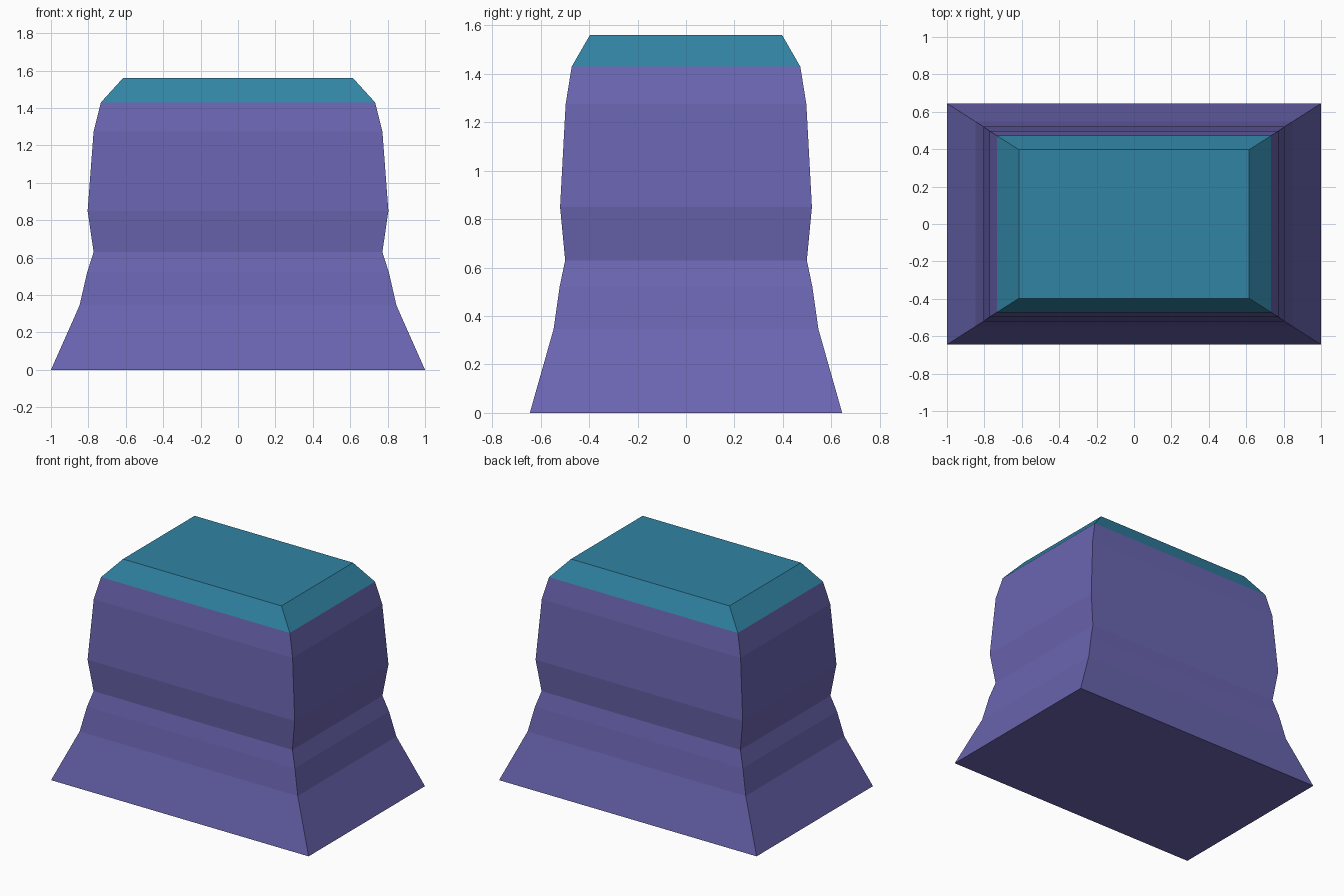
import bpy, bmesh

if "Cube" in bpy.data.objects:
    bpy.data.objects.remove(bpy.data.objects["Cube"])


def material(name, rgb):
    m = bpy.data.materials.new(name)
    m.diffuse_color = (*rgb, 1.0)
    m.use_nodes = True
    m.node_tree.nodes["Principled BSDF"].inputs["Base Color"].default_value = m.diffuse_color
    return m


purple = material("muted purple", (0.145, 0.130, 0.440))
teal = material("deep teal", (0.031, 0.230, 0.370))

# Rectangular cross-sections from foot to top: half width, half depth, height
PROFILE = [
    (1.000, 0.645, 0.00),
    (0.847, 0.547, 0.345),
    (0.807, 0.522, 0.52),
    (0.772, 0.499, 0.63),
    (0.804, 0.520, 0.85),
    (0.772, 0.497, 1.275),
    (0.733, 0.472, 1.43),
    (0.615, 0.397, 1.56),
]
CAP_START = 1.43

# Pedestal: loft the rectangles and close both ends
bm = bmesh.new()
rings = [[bm.verts.new((sx * hx, sy * hy, z))
          for sx, sy in ((-1, -1), (1, -1), (1, 1), (-1, 1))]
         for hx, hy, z in PROFILE]
for low, high in zip(rings, rings[1:]):
    for i in range(4):
        j = (i + 1) % 4
        bm.faces.new((low[i], low[j], high[j], high[i]))
bm.faces.new(rings[0][::-1])
bm.faces.new(rings[-1])

# Teal cap above the shoulder, purple below
for f in bm.faces:
    f.material_index = int(f.calc_center_median().z > CAP_START)
bmesh.ops.recalc_face_normals(bm, faces=bm.faces)

mesh = bpy.data.meshes.new("pedestal")
bm.to_mesh(mesh)
bm.free()
mesh.materials.append(purple)
mesh.materials.append(teal)
pedestal = bpy.data.objects.new("pedestal", mesh)
bpy.context.collection.objects.link(pedestal)
